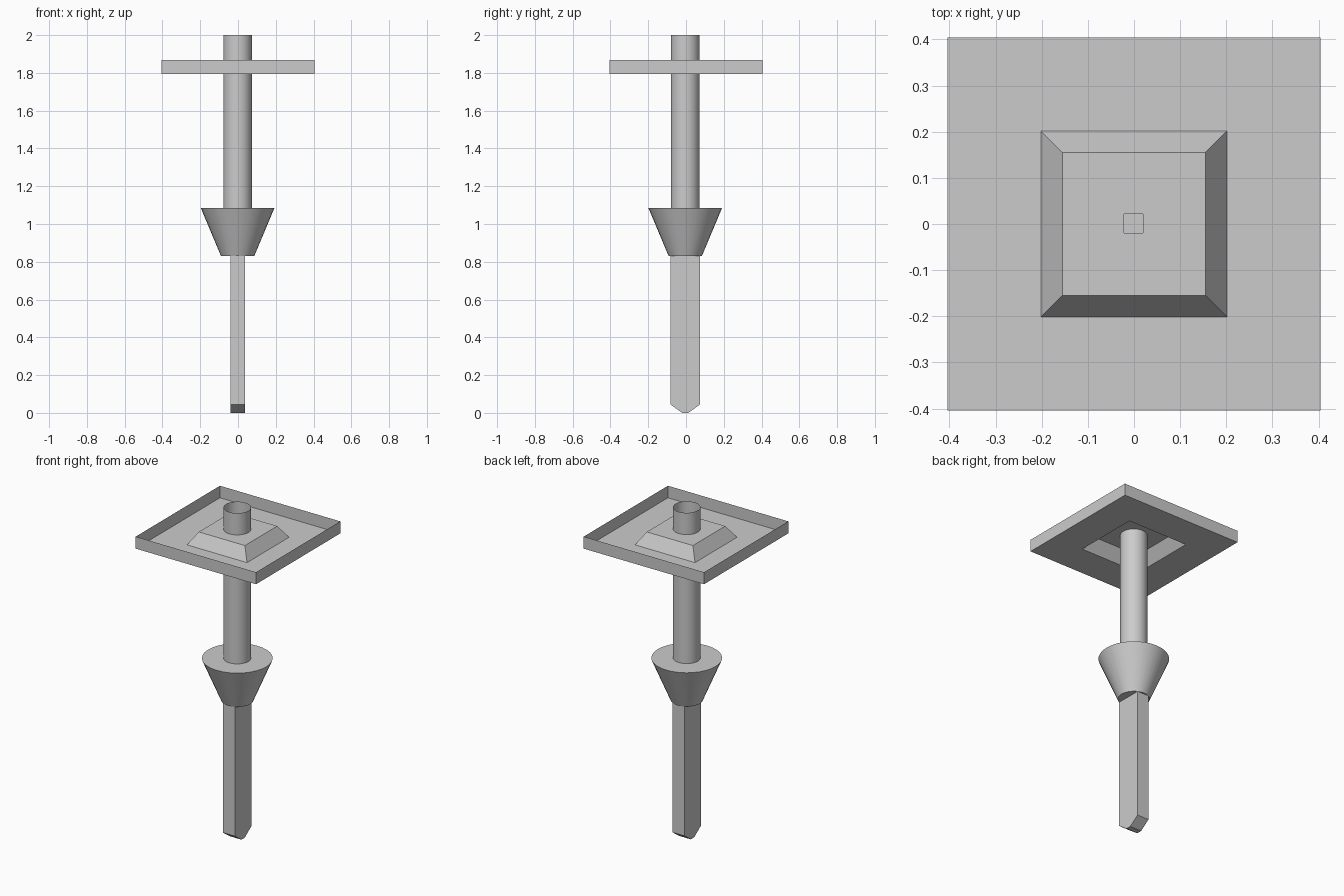
import bpy, bmesh
from math import cos, sin, tau

if "Cube" in bpy.data.objects:
    bpy.data.objects.remove(bpy.data.objects["Cube"])

CX, CY = -0.002, -0.004   # shaft axis sits a hair off centre


def finish(name, bm, smooth=False, flip_check=False):
    if flip_check:
        bmesh.ops.recalc_face_normals(bm, faces=bm.faces)
    me = bpy.data.meshes.new(name)
    bm.to_mesh(me)
    bm.free()
    ob = bpy.data.objects.new(name, me)
    bpy.context.collection.objects.link(ob)
    if smooth:
        bpy.context.view_layer.objects.active = ob
        ob.select_set(True)
        bpy.ops.object.shade_smooth_by_angle()
        ob.select_set(False)
    return ob


def loft(bm, rings):
    """Skin a list of equal-length point rings; returns the vertex rings."""
    vs = [[bm.verts.new(p) for p in r] for r in rings]
    for a, b in zip(vs, vs[1:]):
        n = len(a)
        for i in range(n):
            j = (i + 1) % n
            bm.faces.new((a[i], a[j], b[j], b[i]))
    return vs


def circle(r, z, n=32):
    return [(CX + r * cos(tau * i / n), CY + r * sin(tau * i / n), z) for i in range(n)]


def square(h, z, x=0, y=0):
    return [(x + sx * h, y + sy * h, z) for sx, sy in ((-1, -1), (1, -1), (1, 1), (-1, 1))]


# Open tray: thin rim wall, floor, raised hollow centre with a small square hole
bm = bmesh.new()
lo, hi = 1.795, 1.868
loft(bm, [square(0.404, hi), square(0.404, lo), square(0.202, lo),
          square(0.155, hi), square(0.021, hi, -0.001, 0.001)])
for f in bm.faces:
    f.normal_update()
    if f.normal.z < -0.1:
        f.normal_flip()
finish("tray", bm)

# Thin open tube
bm = bmesh.new()
loft(bm, [circle(0.0755, 1.085), circle(0.0755, 2.0)])
finish("tube", bm, smooth=True)

# Tapered collar with capped ends
bm = bmesh.new()
v = loft(bm, [circle(0.088, 0.83), circle(0.195, 1.085)])
bm.faces.new(v[0][::-1])
bm.faces.new(v[1])
finish("collar", bm, smooth=True)

# Flat stake with a chamfered tip
profile = [(-0.079, 0.83), (-0.079, 0.045), (-0.016, 0.0),
           (0.016, 0.0), (0.079, 0.045), (0.079, 0.83)]
bm = bmesh.new()
v = loft(bm, [[(CX + x, CY + y, z) for y, z in profile] for x in (-0.039, 0.039)])
bm.faces.new(v[0][::-1])
bm.faces.new(v[1])
finish("stake", bm, flip_check=True)
